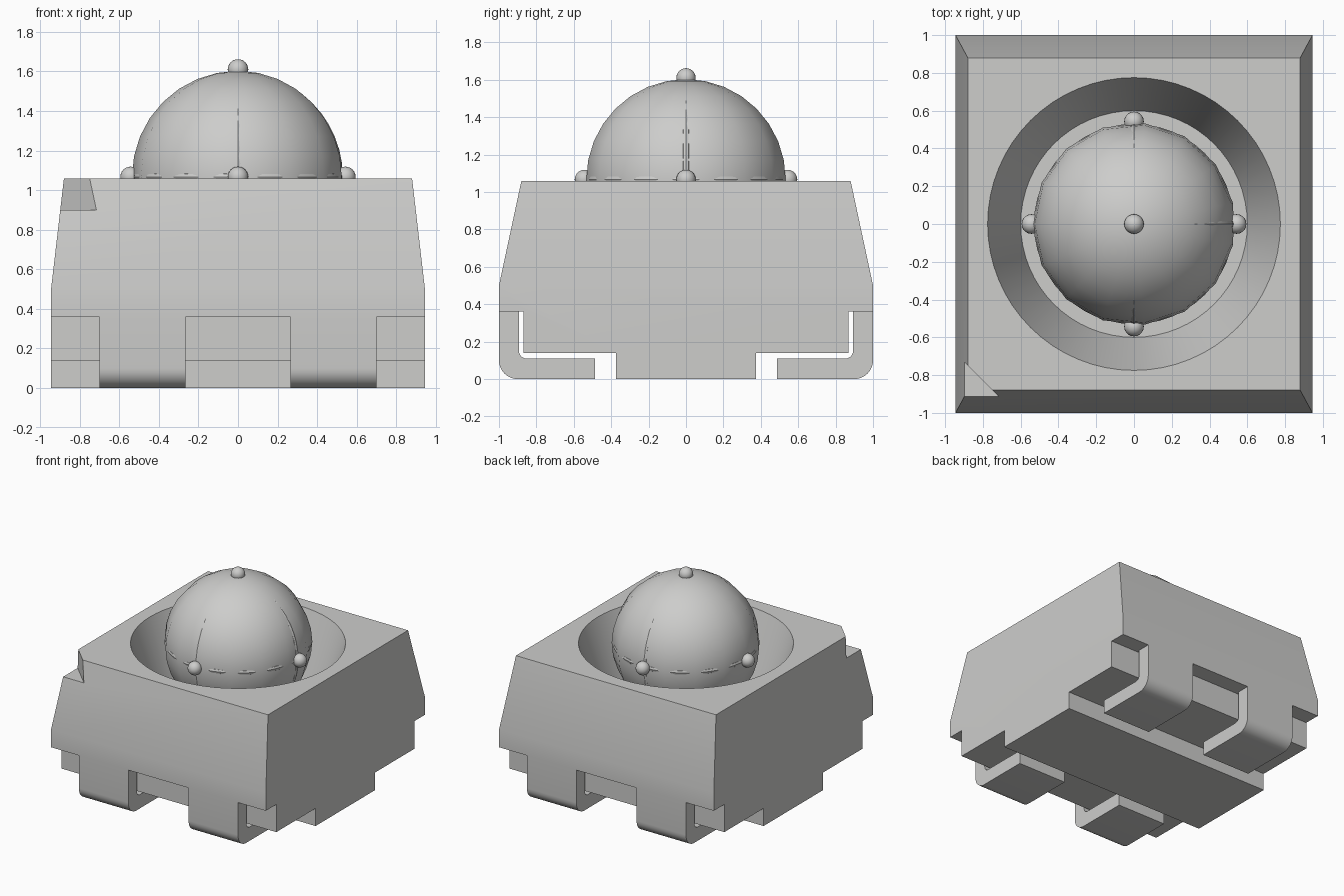
import bpy, bmesh, math
from mathutils import Vector, Matrix

old = bpy.data.objects.get("Cube")
if old:
    bpy.data.objects.remove(old, do_unlink=True)

grey = bpy.data.materials.new("light_grey")
grey.use_nodes = True
COLOUR = (0.61, 0.61, 0.60, 1)
grey.diffuse_color = COLOUR
grey.node_tree.nodes["Principled BSDF"].inputs["Base Color"].default_value = COLOUR


def add(name, bm):
    """Turn a bmesh into a named grey object."""
    bmesh.ops.recalc_face_normals(bm, faces=bm.faces[:])
    mesh = bpy.data.meshes.new(name)
    bm.to_mesh(mesh)
    bm.free()
    mesh.materials.append(grey)
    ob = bpy.data.objects.new(name, mesh)
    bpy.context.collection.objects.link(ob)
    return ob


def select(ob):
    bpy.ops.object.select_all(action='DESELECT')
    ob.select_set(True)
    bpy.context.view_layer.objects.active = ob


def smooth(ob):
    select(ob)
    bpy.ops.object.shade_smooth_by_angle(angle=math.radians(30))


def prism(points, offset):
    """Extrude a closed outline of 3D points along an offset."""
    bm = bmesh.new()
    face = bm.faces.new([bm.verts.new(p) for p in points])
    new = bmesh.ops.extrude_face_region(bm, geom=[face])["geom"]
    bmesh.ops.translate(bm, vec=offset,
                        verts=[v for v in new if isinstance(v, bmesh.types.BMVert)])
    return bm


def cut(ob, cutter):
    cutter.hide_render = True
    select(ob)
    mod = ob.modifiers.new("cut", 'BOOLEAN')
    mod.operation = 'DIFFERENCE'
    mod.solver = 'EXACT'
    mod.object = cutter
    bpy.ops.object.modifier_apply(modifier=mod.name)
    bpy.data.objects.remove(cutter, do_unlink=True)


# Housing: stepped underside, tapered top
HALF_X, TOP, BEND, FLOOR = 0.945, 1.06, 0.5, 0.54
half = [(0.375, 0), (0.375, 0.14), (0.868, 0.14), (0.868, 0.36),
        (1, 0.36), (1, BEND), (0.88, TOP)]
outline = half + [(-y, z) for y, z in reversed(half)]
bm = prism([(-HALF_X, y, z) for y, z in outline], Vector((2 * HALF_X, 0, 0)))
bmesh.ops.bisect_plane(bm, geom=bm.verts[:] + bm.edges[:] + bm.faces[:],
                       plane_co=(0, 0, BEND), plane_no=(0, 0, 1))
for v in bm.verts:
    if v.co.z > TOP - 0.01:
        v.co.x *= 0.88 / HALF_X
housing = add("housing", bm)

# Conical cup, continued a little above the rim so it cuts cleanly
slope = (0.775 - 0.6) / (TOP - FLOOR)
height = TOP - FLOOR + 0.1
bm = bmesh.new()
bmesh.ops.create_cone(bm, cap_ends=True, segments=64, radius1=0.6,
                      radius2=0.6 + slope * height, depth=height,
                      matrix=Matrix.Translation((0, 0, FLOOR + height / 2)))
cut(housing, add("cup_cutter", bm))

# Corner polarity notch
bm = prism([(-0.53, -1.1, 0.9), (-1.1, -0.53, 0.9), (-1.1, -1.1, 0.9)],
           Vector((0, 0, 0.4)))
cut(housing, add("notch_cutter", bm))
smooth(housing)


# Bent leads, wrapping under the housing
def arc(cy, cz, r, steps=8):
    return [(cy + r * math.cos(a), cz - r * math.sin(a))
            for a in (math.pi / 2 * i / steps for i in range(steps + 1))]


lead = [(0.487, 0.11), (0.487, 0)] + arc(0.9, 0.1, 0.1)[::-1]
lead += [(1, 0.36), (0.893, 0.36)] + arc(0.853, 0.15, 0.04)
for side, depth_name in ((-1, "front"), (1, "back")):
    for x, side_name in ((-0.7, "right"), (0.265, "left")):
        bm = prism([(x, side * y, z) for y, z in lead], Vector((0.435, 0, 0)))
        smooth(add(f"{depth_name}_{side_name}_lead", bm))

# Globe resting in the cup
CENTRE = Vector((0, 0, 1.067))
RADIUS = 0.536
bm = bmesh.new()
bmesh.ops.create_uvsphere(bm, u_segments=15, v_segments=16, radius=RADIUS,
                          matrix=Matrix.Translation(CENTRE)
                          @ Matrix.Rotation(math.pi / 2, 4, 'Z'))
smooth(add("globe", bm))

# Thin hoops sunk into the globe, one round each axis
hoops = {"level_hoop": (0, 0, 0), "front_hoop": (math.pi / 2, 0, 0),
         "side_hoop": (0, math.pi / 2, 0)}
for name, turn in hoops.items():
    bpy.ops.mesh.primitive_torus_add(location=CENTRE, rotation=turn,
                                     major_segments=48, minor_segments=10,
                                     major_radius=0.505, minor_radius=0.025)
    hoop = bpy.context.object
    hoop.name = name
    hoop.data.materials.append(grey)
    smooth(hoop)

# Small beads where the hoops cross
beads = {"right_bead": (-1, 0, 0), "left_bead": (1, 0, 0),
         "front_bead": (0, -1, 0), "back_bead": (0, 1, 0), "top_bead": (0, 0, 1)}
for name, way in beads.items():
    bm = bmesh.new()
    bmesh.ops.create_uvsphere(bm, u_segments=20, v_segments=12, radius=0.052,
                              matrix=Matrix.Translation(CENTRE + Vector(way) * 0.543))
    smooth(add(name, bm))
